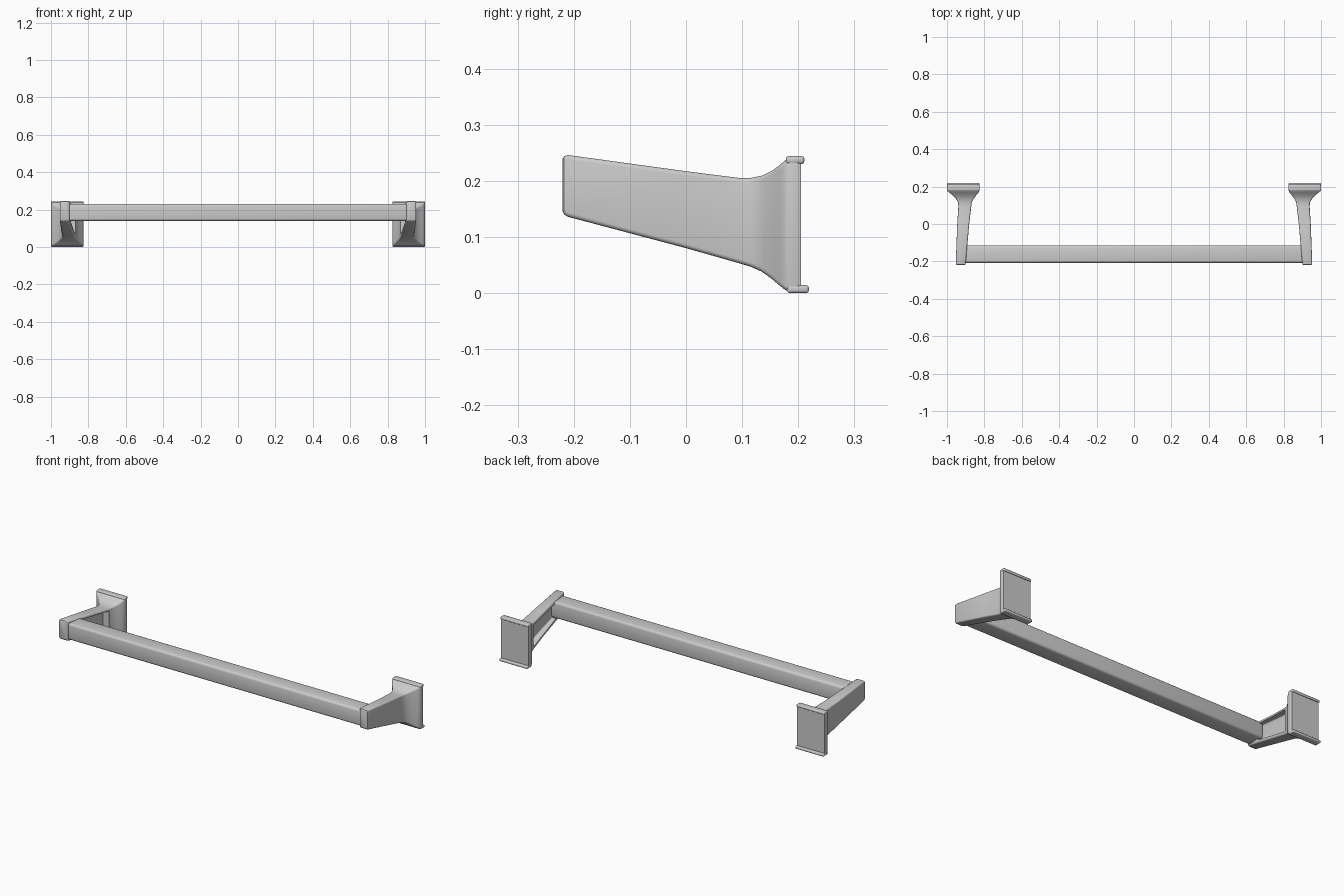
import bpy, bmesh, math

if "Cube" in bpy.data.objects:
    bpy.data.objects.remove(bpy.data.objects["Cube"])


def finish(obj, angle=35):
    bpy.ops.object.select_all(action='DESELECT')
    obj.select_set(True)
    bpy.context.view_layer.objects.active = obj
    for mod in list(obj.modifiers):
        bpy.ops.object.modifier_apply(modifier=mod.name)
    bpy.ops.object.shade_smooth_by_angle(angle=math.radians(angle))


def to_object(name, bm):
    bmesh.ops.recalc_face_normals(bm, faces=bm.faces[:])
    mesh = bpy.data.meshes.new(name)
    bm.to_mesh(mesh)
    bm.free()
    obj = bpy.data.objects.new(name, mesh)
    bpy.context.collection.objects.link(obj)
    return obj


def rounded_box(name, x, y, z, bevel):
    bm = bmesh.new()
    bmesh.ops.create_cube(bm, size=1)
    for v in bm.verts:
        v.co = [r[0] if c < 0 else r[1] for c, r in zip(v.co, (x, y, z))]
    bmesh.ops.bevel(bm, geom=bm.edges[:], offset=bevel, segments=3,
                    profile=0.5, affect='EDGES')
    return to_object(name, bm)


def loft(name, sections, radius):
    """Skin rounded rectangles given as (y, x0, x1, z0, z1)."""
    bm = bmesh.new()
    rings = []
    for y, x0, x1, z0, z1 in sections:
        ring = []
        corners = ((x1, z1, -1, -1), (x0, z1, 1, -1), (x0, z0, 1, 1), (x1, z0, -1, 1))
        for k, (cx, cz, sx, sz) in enumerate(corners):
            for i in range(5):
                a = math.radians(k * 90 + i * 22.5)
                ring.append(bm.verts.new((cx + sx * radius + radius * math.cos(a), y,
                                          cz + sz * radius + radius * math.sin(a))))
        rings.append(ring)
    for a, b in zip(rings, rings[1:]):
        for i in range(len(a)):
            j = (i + 1) % len(a)
            bm.faces.new((a[i], a[j], b[j], b[i]))
    bm.faces.new(rings[0])
    bm.faces.new(rings[-1])
    return to_object(name, bm)


def mirror(obj):
    obj.modifiers.new("mirror", 'MIRROR').use_mirror_merge = False
    finish(obj)


# Square rail between the posts
finish(rounded_box("towel_rail", (-0.915, 0.915), (-0.208, -0.114), (0.14, 0.231), 0.012))

# Tapered posts flaring into the wall flange
post = loft("posts", [
    (-0.220, 0.908, 0.946, 0.146, 0.239),
    (-0.217, 0.903, 0.951, 0.140, 0.244),
    (-0.211, 0.900, 0.953, 0.136, 0.246),
    (0.000, 0.881, 0.945, 0.080, 0.217),
    (0.095, 0.870, 0.939, 0.053, 0.205),
    (0.115, 0.867, 0.941, 0.047, 0.205),
    (0.135, 0.857, 0.952, 0.038, 0.209),
    (0.152, 0.845, 0.967, 0.026, 0.217),
    (0.166, 0.833, 0.985, 0.014, 0.227),
    (0.176, 0.827, 0.997, 0.006, 0.236),
    (0.183, 0.826, 0.999, 0.003, 0.240),
    (0.198, 0.826, 0.999, 0.003, 0.241),
    (0.205, 0.828, 0.997, 0.005, 0.239),
], 0.008)

# Hollow on the inner side of each post
cutter = loft("post_hollow_cutter", [
    (-0.130, 0.80, 0.916, 0.132, 0.220),
    (0.000, 0.80, 0.912, 0.096, 0.203),
    (0.105, 0.80, 0.905, 0.068, 0.190),
], 0.006)
cutter.hide_render = True
cut = post.modifiers.new("hollow", 'BOOLEAN')
cut.operation = 'DIFFERENCE'
cut.object = cutter
cut.solver = 'EXACT'
mirror(post)
bpy.data.objects.remove(cutter, do_unlink=True)

# Lips along the top and bottom of the wall flanges
mirror(rounded_box("flange_top_lips", (0.826, 1.0), (0.178, 0.211), (0.230, 0.244), 0.005))
mirror(rounded_box("flange_bottom_lips", (0.826, 1.0), (0.180, 0.219), (0.0, 0.014), 0.005))
